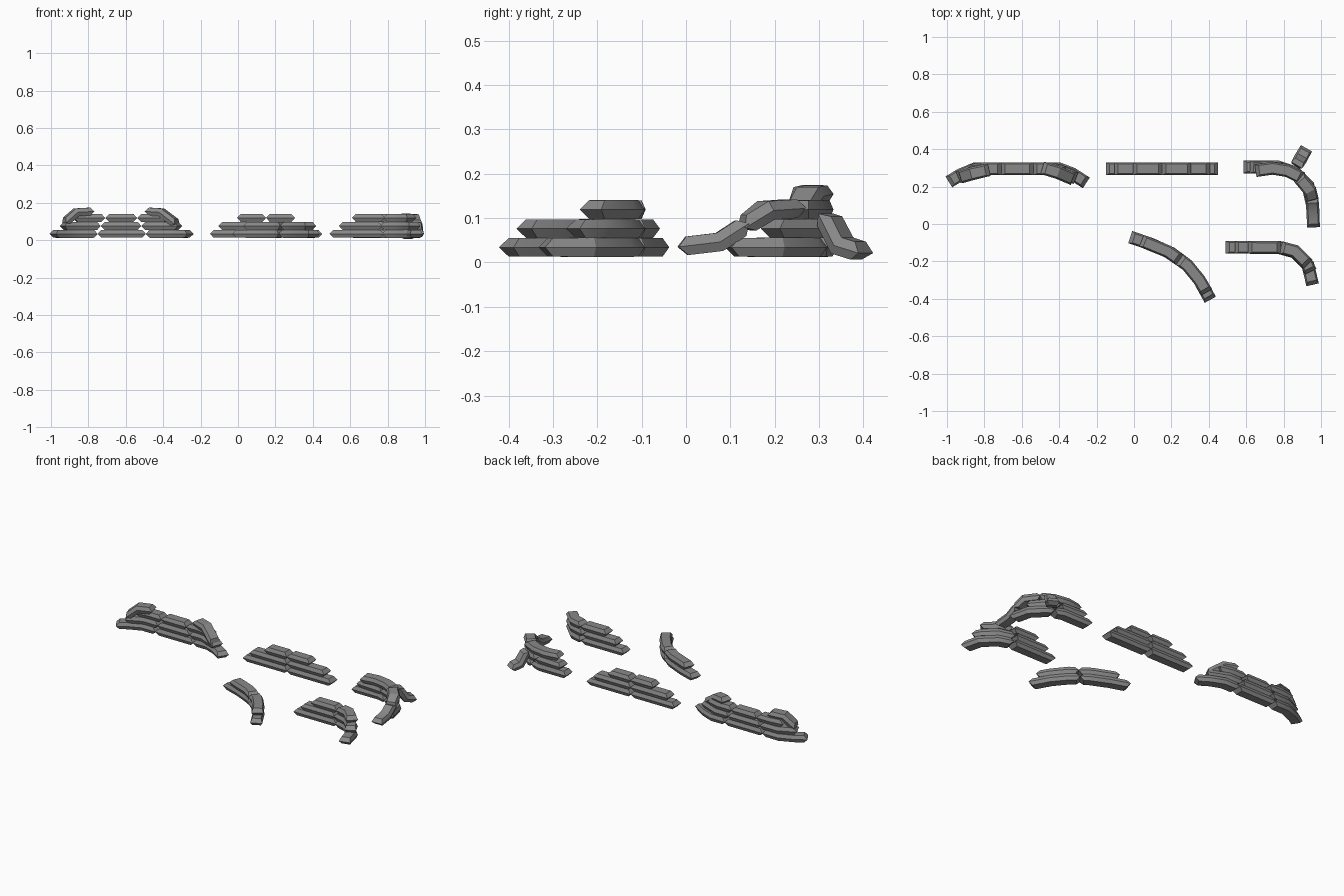
import bpy, bmesh
from mathutils import Vector

if "Cube" in bpy.data.objects:
    bpy.data.objects.remove(bpy.data.objects["Cube"])

grey = bpy.data.materials.new("sack_grey")
grey.use_nodes = True
COLOUR = (0.25, 0.25, 0.25, 1)
grey.diffuse_color = COLOUR
grey.node_tree.nodes["Principled BSDF"].inputs["Base Color"].default_value = COLOUR

HALF, FLAT, TALL, TIP = 0.034, 0.025, 0.021, 0.02
LAYERS = (0.034, 0.076, 0.119)


def bag(name, path):
    """Sweep a six-sided section along a path and pinch both ends to an edge."""
    pts = [Vector(p) for p in path]
    ends = ((pts[1] - pts[0]).normalized(), (pts[-1] - pts[-2]).normalized())
    bm = bmesh.new()
    rings = []
    for i, p in enumerate(pts):
        first, last = i == 0, i == len(pts) - 1
        before = ends[0] if first else (p - pts[i - 1]).normalized()
        after = ends[1] if last else (pts[i + 1] - p).normalized()
        t = (before + after).normalized()
        side = t.cross(Vector((0, 0, 1))).normalized()
        up = side.cross(t)
        stretch = 1 / max(0.7, t.dot(after))
        inset = t * TIP * (first - last)
        ring = []
        for s, u in ((1, 0), (1, 1), (-1, 1), (-1, 0), (-1, -1), (1, -1)):
            wide = FLAT if u else HALF
            co = p + side * s * wide * stretch + up * u * TALL * stretch
            ring.append(bm.verts.new(co + (inset if u else Vector())))
        rings.append(ring)
    for a, b in zip(rings, rings[1:]):
        for k in range(6):
            n = (k + 1) % 6
            bm.faces.new((a[k], a[n], b[n], b[k]))
    for r in (rings[0], rings[-1]):
        bm.faces.new(r[:4])
        bm.faces.new((r[3], r[4], r[5], r[0]))
    bmesh.ops.recalc_face_normals(bm, faces=bm.faces)
    mesh = bpy.data.meshes.new(name)
    bm.to_mesh(mesh)
    bm.free()
    mesh.materials.append(grey)
    obj = bpy.data.objects.new(name, mesh)
    bpy.context.collection.objects.link(obj)
    bpy.ops.object.select_all(action='DESELECT')
    obj.select_set(True)
    bpy.context.view_layer.objects.active = obj
    bpy.ops.object.shade_smooth_by_angle(angle=0.5)


def row(name, plan, layer, count):
    """Split a plan line into equal bags that lie end to end."""
    pts = [Vector((x, y, LAYERS[layer])) for x, y in plan]
    dist = [0]
    for a, b in zip(pts, pts[1:]):
        dist.append(dist[-1] + (b - a).length)

    def at(d):
        for i in range(len(pts) - 1):
            if d <= dist[i + 1] or i == len(pts) - 2:
                return pts[i].lerp(pts[i + 1], (d - dist[i]) / (dist[i + 1] - dist[i]))

    step = dist[-1] / count
    for n in range(count):
        lo, hi = n * step, (n + 1) * step
        inner = [p for p, d in zip(pts, dist) if lo + 0.03 < d < hi - 0.03]
        bag(f"{name}_layer_{layer + 1}_bag_{n + 1}", [at(lo)] + inner + [at(hi)])


# Long wall with swept-back ends
row("long_wall", [(-0.99, 0.225), (-0.93, 0.262), (-0.85, 0.295),
                  (-0.4, 0.295), (-0.33, 0.268), (-0.255, 0.22)], 0, 3)
row("long_wall", [(-0.94, 0.25), (-0.84, 0.295), (-0.43, 0.295), (-0.31, 0.245)], 1, 3)
row("long_wall", [(-0.88, 0.285), (-0.8, 0.295), (-0.45, 0.295), (-0.37, 0.275)], 2, 3)
bag("left_draped_bag", [(-0.93, 0.25, 0.092), (-0.865, 0.27, 0.149), (-0.775, 0.29, 0.154)])
bag("right_draped_bag", [(-0.49, 0.3, 0.154), (-0.41, 0.277, 0.149), (-0.325, 0.24, 0.085)])

# Straight stepped wall
for layer, half in enumerate((0.3, 0.255, 0.155)):
    row("straight_wall", [(0.15 - half, 0.295), (0.15 + half, 0.295)], layer, 2)

# Curved low wall
row("low_wall", [(-0.02, -0.07), (0.09, -0.107), (0.2, -0.157),
                 (0.285, -0.22), (0.35, -0.3), (0.408, -0.405)], 0, 2)
row("low_wall", [(0.04, -0.09), (0.18, -0.147), (0.285, -0.22),
                 (0.35, -0.3), (0.388, -0.365)], 1, 2)

# Corner wall
row("corner_wall", [(0.49, -0.125), (0.78, -0.125), (0.86, -0.15),
                    (0.93, -0.22), (0.955, -0.325)], 0, 2)
row("corner_wall", [(0.54, -0.125), (0.77, -0.125), (0.86, -0.15),
                    (0.92, -0.205), (0.945, -0.255)], 1, 2)
row("corner_wall", [(0.61, -0.125), (0.77, -0.122), (0.86, -0.145), (0.93, -0.215)], 2, 2)

# Collapsed corner wall
row("broken_wall", [(0.585, 0.305), (0.77, 0.305), (0.86, 0.275),
                    (0.93, 0.205), (0.955, 0.095)], 0, 2)
row("broken_wall", [(0.62, 0.305), (0.77, 0.305), (0.86, 0.275), (0.93, 0.19)], 1, 2)
row("broken_wall", [(0.65, 0.285), (0.74, 0.298), (0.82, 0.285), (0.9, 0.245)], 2, 1)
bag("sliding_bag", [(0.955, 0.125, 0.078), (0.94, 0.18, 0.117), (0.88, 0.25, 0.122)])
bag("slumped_bag", [(0.96, -0.018, 0.035), (0.956, 0.075, 0.046), (0.952, 0.14, 0.088)])
bag("fallen_bag", [(0.87, 0.315, 0.11), (0.892, 0.352, 0.038), (0.922, 0.405, 0.021)])
